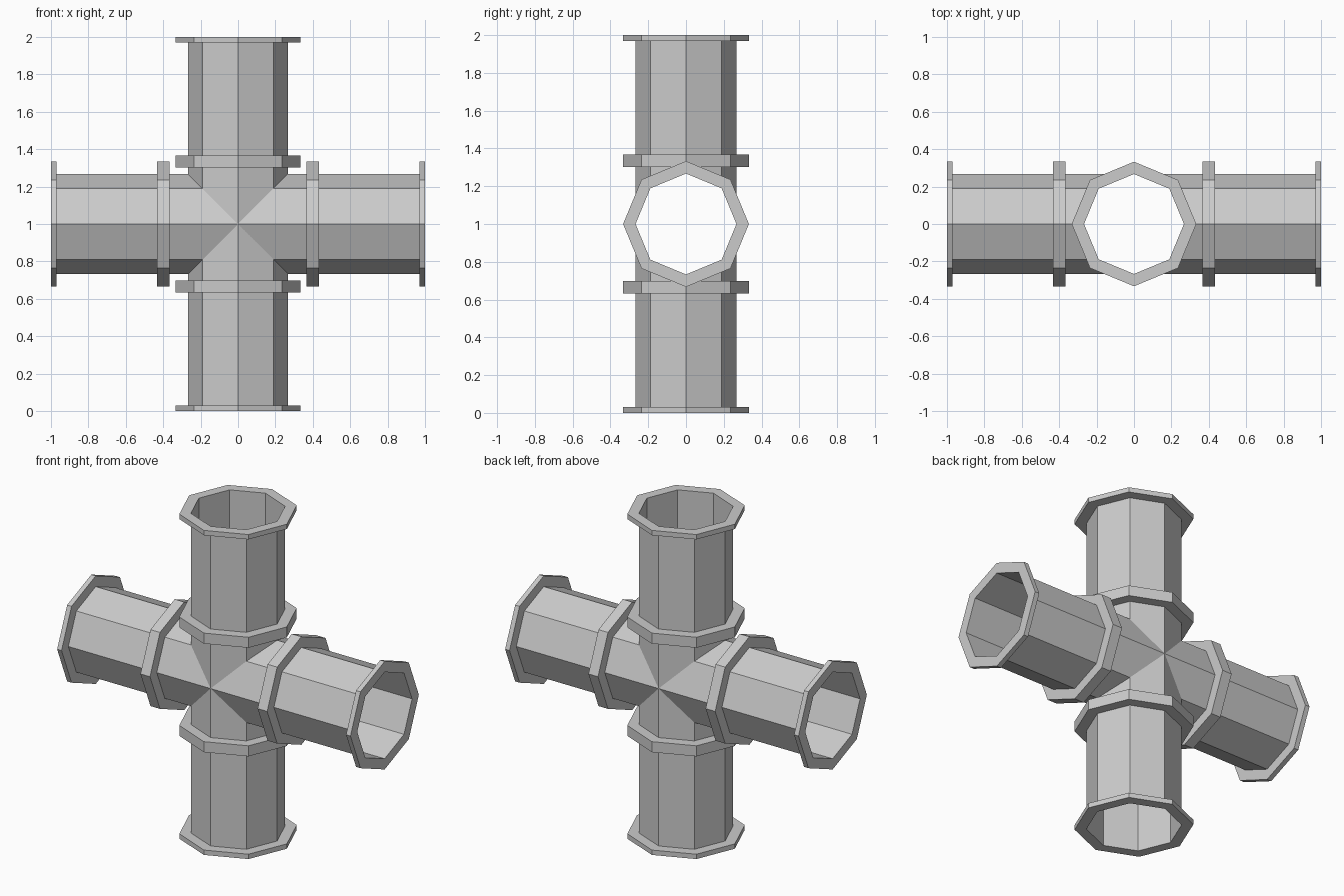
import bpy
import bmesh
from math import cos, sin, pi
from mathutils import Matrix, Vector

SIDES = 8
PIPE_R, RIM_R = 0.267, 0.333
CENTRE = Vector((0, 0, 1))

cube = bpy.data.objects.get("Cube")
if cube:
    bpy.data.objects.remove(cube, do_unlink=True)

grey = bpy.data.materials.new("pipe_grey")
grey.use_nodes = True
colour = (0.6, 0.6, 0.6, 1)
grey.diffuse_color = colour
grey.node_tree.nodes["Principled BSDF"].inputs["Base Color"].default_value = colour


def loft(name, profile, turn):
    """Sweep (distance, radius) steps along +x, then turn about y.
    A distance of None gives the mitred joint at the crossing."""
    bm = bmesh.new()
    loops = []
    for dist, r in profile:
        loop = []
        for i in range(SIDES):
            a = 2 * pi * i / SIDES
            y, z = r * cos(a), r * sin(a)
            loop.append(bm.verts.new((abs(z) if dist is None else dist, y, z)))
        loops.append(loop)
    for low, high in zip(loops, loops[1:]):
        for i in range(SIDES):
            j = (i + 1) % SIDES
            bm.faces.new((low[i], low[j], high[j], high[i]))
    # Merge the mitre corners that meet on the front and back
    bmesh.ops.transform(bm, verts=bm.verts,
                        matrix=Matrix.Translation(CENTRE) @ Matrix.Rotation(turn, 4, 'Y'))
    mesh = bpy.data.meshes.new(name)
    bm.to_mesh(mesh)
    bm.free()
    mesh.materials.append(grey)
    obj = bpy.data.objects.new(name, mesh)
    bpy.context.collection.objects.link(obj)
    return obj


def ring(name, start, end, turn):
    """Octagonal band standing out from the pipe wall."""
    loft(name, [(start, PIPE_R), (start, RIM_R), (end, RIM_R), (end, PIPE_R)], turn)


# Four arms: turn about y, and where the collar starts
arms = {
    "left": (0, 0.367),
    "lower": (pi / 2, 0.302),
    "right": (pi, 0.367),
    "upper": (-pi / 2, 0.302),
}
for side, (turn, collar) in arms.items():
    loft(side + "_pipe", [(None, PIPE_R), (1, PIPE_R)], turn)
    ring(side + "_collar", collar, collar + 0.065, turn)
    ring(side + "_end_flange", 0.97, 1, turn)
